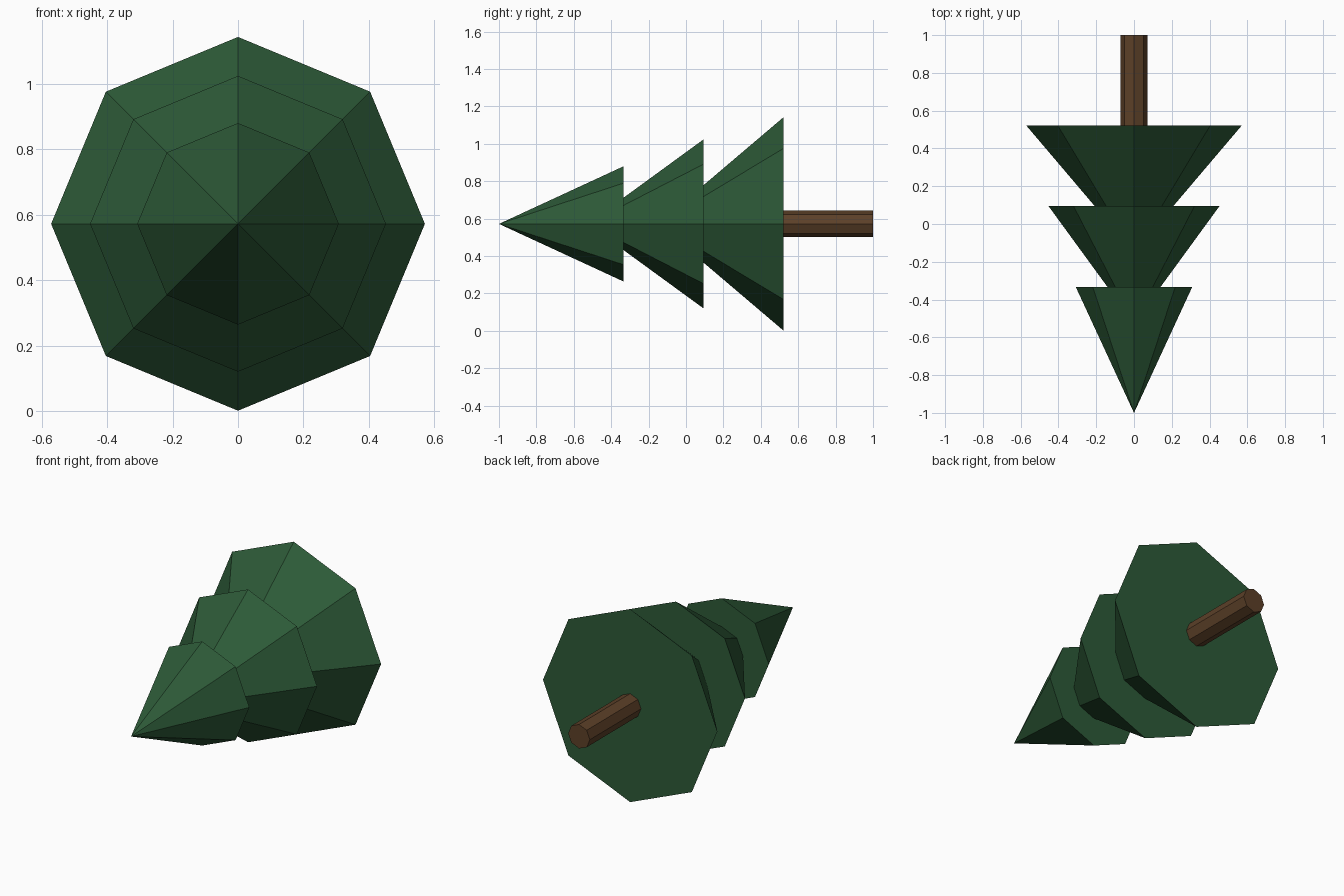
import bpy, bmesh
from math import pi
from mathutils import Matrix

if "Cube" in bpy.data.objects:
    bpy.data.objects.remove(bpy.data.objects["Cube"])

AXIS_Z = 0.572  # height of the tree's lying axis


def material(name, color):
    m = bpy.data.materials.new(name)
    m.diffuse_color = (*color, 1)
    m.use_nodes = True
    m.node_tree.nodes["Principled BSDF"].inputs["Base Color"].default_value = m.diffuse_color
    return m


def cone(name, y_tip, y_base, r_tip, r_base, mat):
    """Eight-sided capped cone lying along y, tip towards -y."""
    bm = bmesh.new()
    place = Matrix.Translation((0, (y_tip + y_base) / 2, AXIS_Z)) @ Matrix.Rotation(pi / 2, 4, 'X')
    bmesh.ops.create_cone(bm, cap_ends=True, segments=8, radius1=r_base,
                          radius2=r_tip, depth=y_base - y_tip, matrix=place)
    bmesh.ops.remove_doubles(bm, verts=bm.verts, dist=1e-5)
    bmesh.ops.recalc_face_normals(bm, faces=bm.faces)
    mesh = bpy.data.meshes.new(name)
    bm.to_mesh(mesh)
    bm.free()
    mesh.materials.append(mat)
    obj = bpy.data.objects.new(name, mesh)
    bpy.context.collection.objects.link(obj)
    return obj


green = material("needles", (0.026, 0.102, 0.039))
brown = material("bark", (0.107, 0.051, 0.021))

# Three tiers of foliage, each tucked into the next
for name, y_tip, y_base, radius in (
        ("top_foliage", -1.0, -0.334, 0.308),
        ("middle_foliage", -0.526, 0.094, 0.452),
        ("bottom_foliage", -0.15, 0.522, 0.571)):
    cone(name, y_tip, y_base, 0, radius, green)

# Trunk
cone("trunk", 0.5, 1.0, 0.071, 0.071, brown)
